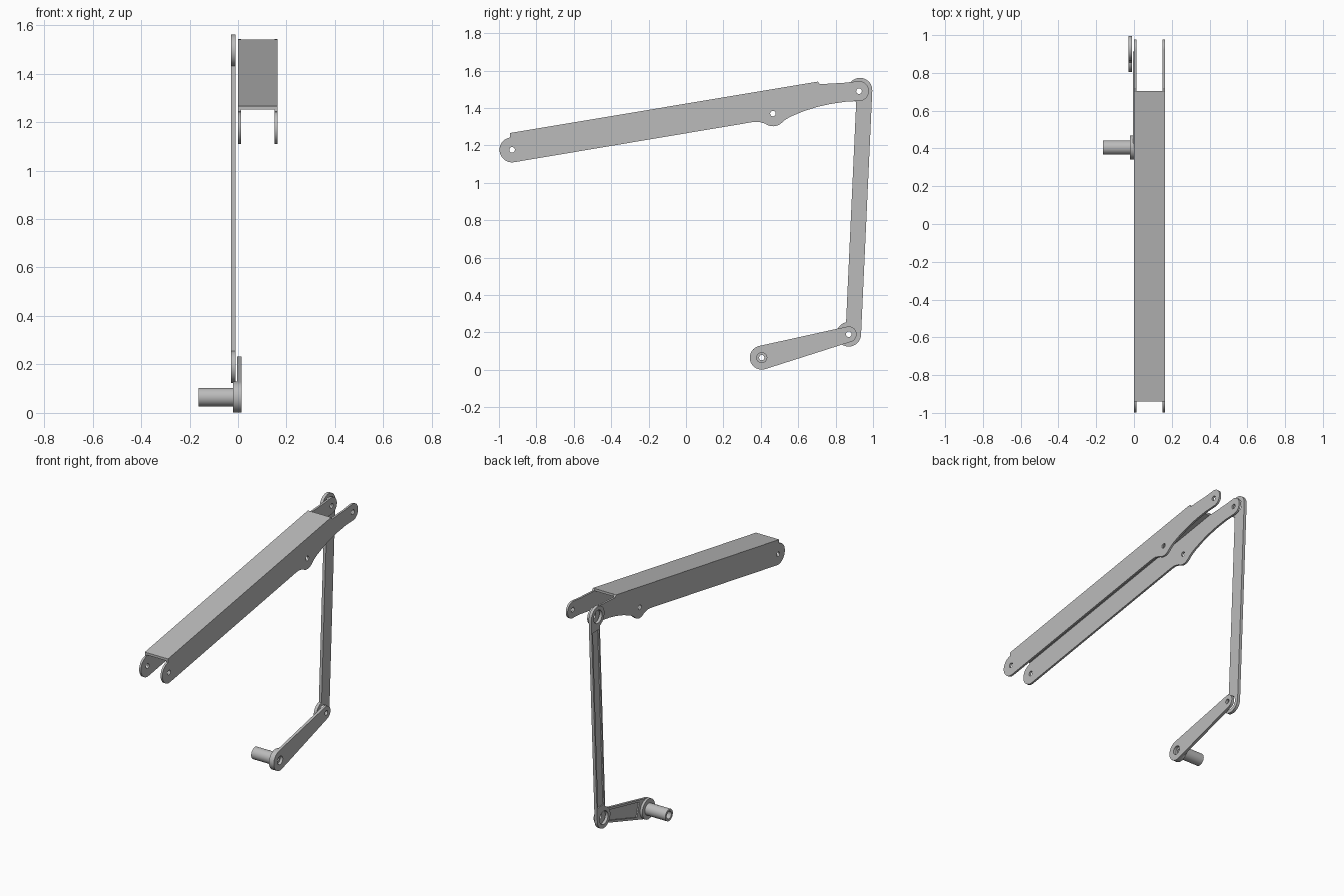
import bpy, math
from math import cos, sin, radians
from mathutils import Matrix, Vector

if "Cube" in bpy.data.objects:
    bpy.data.objects.remove(bpy.data.objects["Cube"], do_unlink=True)

steel = bpy.data.materials.new("grey steel")
steel.use_nodes = True
GREY = (0.5, 0.5, 0.5, 1)
steel.diffuse_color = GREY
steel.node_tree.nodes["Principled BSDF"].inputs["Base Color"].default_value = GREY

# Profiles are drawn in the y-z plane and given thickness along x
SIDE = Matrix(((0, 0, 1, 0), (1, 0, 0, 0), (0, 1, 0, 0), (0, 0, 0, 1)))


def arc(c, r, a0, a1, n=24):
    return [(c[0] + r * cos(radians(a0 + (a1 - a0) * i / n)),
             c[1] + r * sin(radians(a0 + (a1 - a0) * i / n))) for i in range(n + 1)]


def circle(c, r, n=32):
    return arc(c, r, 0, 360, n)[:-1]


def plate(name, x0, x1, *loops):
    """Extruded flat part: first loop is the outline, the others are holes."""
    cu = bpy.data.curves.new(name, 'CURVE')
    cu.dimensions, cu.fill_mode = '2D', 'BOTH'
    cu.extrude = (x1 - x0) / 2
    for pts in loops:
        sp = cu.splines.new('POLY')
        sp.points.add(len(pts) - 1)
        for p, (u, v) in zip(sp.points, pts):
            p.co = (u, v, 0, 1)
        sp.use_cyclic_u = True
    tmp = bpy.data.objects.new(name + "_curve", cu)
    bpy.context.collection.objects.link(tmp)
    bpy.context.view_layer.update()
    me = bpy.data.meshes.new_from_object(
        tmp.evaluated_get(bpy.context.evaluated_depsgraph_get()))
    bpy.data.objects.remove(tmp, do_unlink=True)
    me.transform(Matrix.Translation(((x0 + x1) / 2, 0, 0)) @ SIDE)
    me.name = name
    ob = bpy.data.objects.new(name, me)
    bpy.context.collection.objects.link(ob)
    me.materials.clear()
    me.materials.append(steel)
    bpy.ops.object.select_all(action='DESELECT')
    ob.select_set(True)
    bpy.context.view_layer.objects.active = ob
    bpy.ops.object.mode_set(mode='EDIT')
    bpy.ops.mesh.select_all(action='SELECT')
    bpy.ops.mesh.remove_doubles(threshold=0.0001)
    bpy.ops.mesh.normals_make_consistent(inside=False)
    bpy.ops.object.mode_set(mode='OBJECT')
    bpy.ops.object.shade_smooth_by_angle(angle=radians(30))
    return ob


def along(a, b):
    """Function giving points at a distance along a-b and to its right side."""
    a, b = Vector(a), Vector(b)
    d = (b - a).normalized()
    right = Vector((d.y, -d.x))
    return lambda s, w: tuple(a + d * s + right * w), (b - a).length, math.degrees(math.atan2(d.y, d.x))


# Channel beam: two cheeks joined by a sloping top
front_pin, mid_pin, rear_pin = (-0.93, 1.176), (0.465, 1.37), (0.925, 1.49)
cheek = (arc(front_pin, 0.067, 98, 279.5)
         + [(0.36, 1.325), (0.39, 1.326), (0.41, 1.32)]
         + arc(mid_pin, 0.068, 232, 312, 12)
         + [(0.53, 1.336), (0.56, 1.354), (0.63, 1.383), (0.70, 1.405),
            (0.77, 1.421), (0.85, 1.433)]
         + arc(rear_pin, 0.053, -95, 95)
         + [(0.84, 1.534), (0.715, 1.527), (0.705, 1.541), (-0.94, 1.266), (-0.94, 1.243)])
pins = [circle(p, 0.015, 20) for p in (front_pin, mid_pin, rear_pin)]
plate("beam_cheek_right", 0.0, 0.013, cheek, *pins)
plate("beam_cheek_left", 0.151, 0.164, cheek, *pins)
plate("beam_top", 0.013, 0.151,
      [(-0.94, 1.266), (-0.94, 1.251), (0.705, 1.526), (0.705, 1.541)])

# Connecting rod with ring ends and a shallow channel
low, high = (0.87, 0.19), (0.93, 1.495)
RING, OFF = 0.066, 0.017
at, length, ang = along(low, high)
lean = math.degrees(math.asin(OFF / RING))
rod = (arc(high, RING, ang - 90, ang + 180 - lean)
       + arc(low, RING, ang + lean, ang + 270))
eyes = [circle(low, 0.042), circle(high, 0.042)]
channel = [at(s, w) for s, w in ((0.085, 0.012 - OFF), (0.085, RING - 0.012),
                                 (length - 0.085, RING - 0.012), (length - 0.085, 0.012 - OFF))]
plate("rod_web", -0.021, -0.010, rod, *eyes)
plate("rod_rim", -0.029, -0.021, rod, channel, *eyes)

# Crank arm, tapered, with a pocket on its inner side
axle, tip = (0.405, 0.065), (0.87, 0.19)
R, r = 0.064, 0.042
at, length, ang = along(axle, tip)
t = math.degrees(math.acos((R - r) / length))
arm = arc(axle, R, ang + t, ang + 360 - t) + arc(tip, r, ang - t, ang + t)
pocket = [at(s, w) for s, w in ((0.085, 0.046), (length - 0.06, 0.031),
                                (length - 0.06, -0.031), (0.085, -0.046))]
plate("crank_web", 0.004, 0.014, arm, circle(axle, 0.027), circle(tip, 0.015, 20))
plate("crank_rim", -0.004, 0.004, arm, pocket, circle(axle, 0.027), circle(tip, 0.015, 20))

# Hub and hollow shaft
plate("crank_hub", -0.020, -0.004, circle(axle, R, 48), circle(axle, 0.014))
plate("shaft", -0.164, -0.020, circle(axle, 0.038), circle(axle, 0.024))
